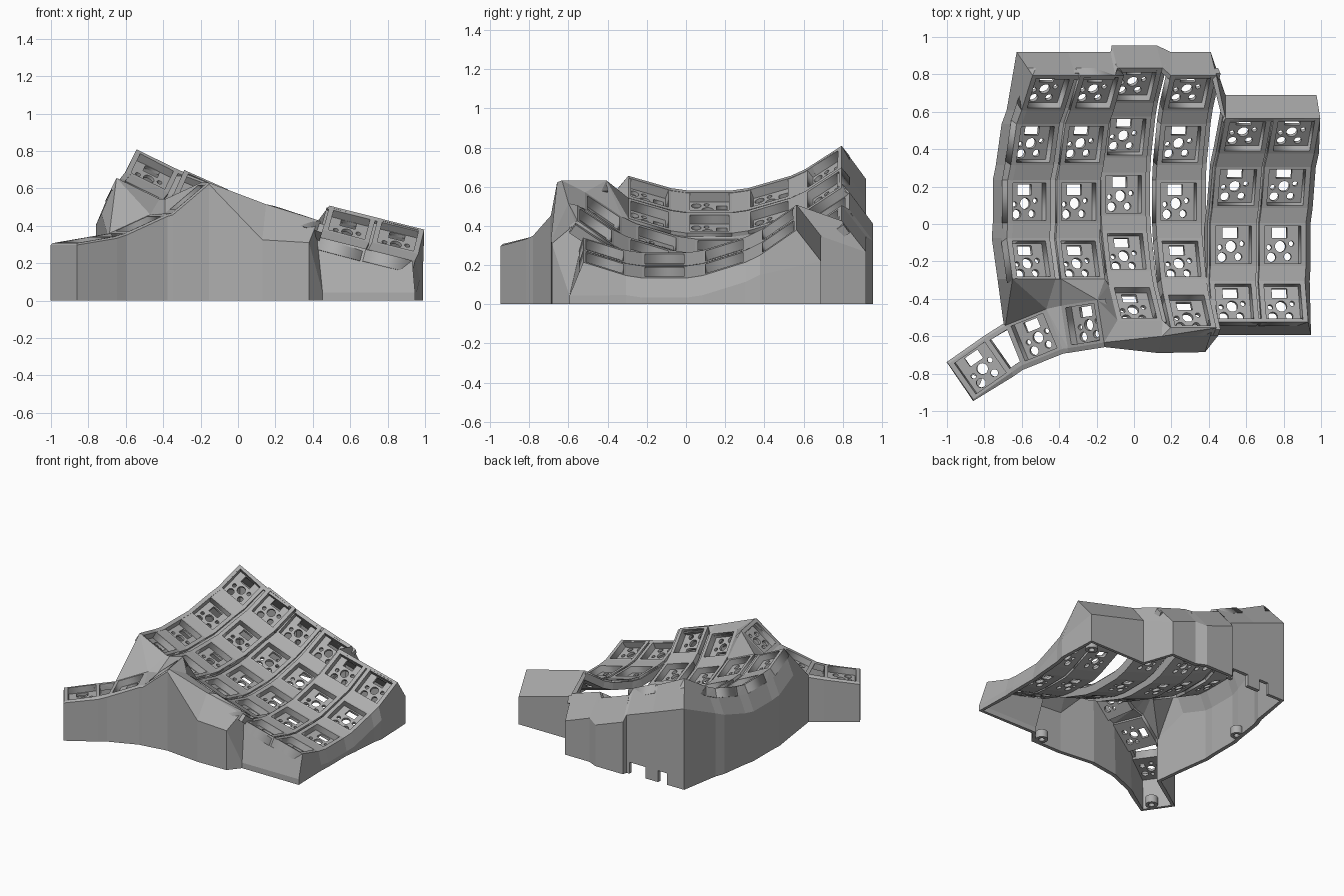
import bpy, bmesh, math
from mathutils import Matrix, Vector

cube = bpy.data.objects.get("Cube")
if cube:
    bpy.data.objects.remove(cube)

grey = bpy.data.materials.new("matte_grey")
grey.use_nodes = True
grey.diffuse_color = (0.42, 0.42, 0.42, 1)
grey.node_tree.nodes["Principled BSDF"].inputs["Base Color"].default_value = grey.diffuse_color

HW, HL, DEPTH, STEP = 0.128, 0.115, 0.07, 0.31   # key half width, half length, thickness, arc step


def add_object(name, mesh, matrix=Matrix()):
    obj = bpy.data.objects.new(name, mesh)
    bpy.context.collection.objects.link(obj)
    obj.matrix_world = matrix
    if not mesh.materials:
        mesh.materials.append(grey)
    return obj


def rect(w, h, x=0, y=0):
    return [(x - w, y - h), (x + w, y - h), (x + w, y + h), (x - w, y + h)]


def circle(r, x=0, y=0, n=20):
    return [(x + r * math.cos(math.tau * i / n), y + r * math.sin(math.tau * i / n)) for i in range(n)]


def plate(name, outlines, top, bottom):
    """Flat plate: first outline is the edge, the others are holes."""
    curve = bpy.data.curves.new(name, "CURVE")
    curve.dimensions, curve.fill_mode = "2D", "BOTH"
    curve.extrude = (top - bottom) / 2
    for outline in outlines:
        s = curve.splines.new("POLY")
        s.points.add(len(outline) - 1)
        s.use_cyclic_u = True
        for p, (x, y) in zip(s.points, outline):
            p.co = (x, y, 0, 1)
    temp = bpy.data.objects.new(name, curve)
    bpy.context.collection.objects.link(temp)
    deps = bpy.context.evaluated_depsgraph_get()
    mesh = bpy.data.meshes.new_from_object(temp.evaluated_get(deps))
    bpy.data.objects.remove(temp)
    mesh.transform(Matrix.Translation((0, 0, (top + bottom) / 2)))
    mesh.materials.clear()
    return mesh


def hull(name, points):
    bm = bmesh.new()
    for p in points:
        bm.verts.new(p)
    bmesh.ops.convex_hull(bm, input=bm.verts)
    bmesh.ops.delete(bm, geom=[v for v in bm.verts if not v.link_faces], context="VERTS")
    mesh = bpy.data.meshes.new(name)
    bm.to_mesh(mesh)
    bm.free()
    return add_object(name, mesh)


def sheet(name, points):
    """Thin panel hanging just below its corner points."""
    drop = Vector((0, 0, -0.03))
    hull(name, points + [p + drop for p in points])


# Shared key parts
frame_mesh = plate("key_frame", [rect(HW, HL), rect(0.1, 0.1)], 0, -DEPTH)
socket_mesh = plate("switch_socket", [
    rect(0.108, 0.105), rect(0.042, 0.027, -0.005, 0.063), circle(0.03, 0, -0.01),
    circle(0.014, -0.062, -0.015), circle(0.014, 0.06, 0.005),
    circle(0.025, -0.05, -0.068), circle(0.02, 0.04, -0.065)], -0.05, -DEPTH)


def add_key(matrix):
    add_object("key_frame", frame_mesh, matrix)
    add_object("switch_socket", socket_mesh, matrix)


def corner(m, u, v, d=0.0):
    return m @ Vector((u * HW, v * HL, -d))


# Finger columns: x, y, z of the lowest point, tilt, lean, rows from front to back
columns = [
    (-0.56, 0.12, 0.525, 26, 0.035, range(-1, 3)),
    (-0.295, 0.12, 0.415, 24, 0.035, range(-1, 3)),
    (-0.055, 0.16, 0.29, 20, 0, range(-2, 3)),
    (0.24, 0.12, 0.225, 18, 0, range(-2, 3)),
    (0.532, -0.11, 0.23, 15, 0.025, range(-1, 3)),
    (0.795, -0.11, 0.165, 14, 0.025, range(-1, 3)),
]
keys = []
for x, y, z, tilt, lean, rows in columns:
    col = {}
    roll = Matrix.Rotation(math.radians(tilt), 4, "Y")
    for r in rows:
        a = r * STEP
        arc = roll @ Vector((0, math.sin(a), 1 - math.cos(a)))
        spot = Vector((x + lean * a, y, z)) + arc
        col[r] = Matrix.Translation(spot) @ roll @ Matrix.Rotation(a, 4, "X")
        add_key(col[r])
    for r in list(rows)[:-1]:
        hull("column_bridge", [corner(m, u, v, d) for m, v in ((col[r], 1), (col[r + 1], -1))
                               for u in (-1, 1) for d in (0, DEPTH)])
    keys.append(col)


def spans(first):
    """Key stretches and bridge stretches along a column."""
    for r in range(first, 3):
        yield (r, -1), (r, 1)
        if r < 2:
            yield (r, 1), (r + 1, -1)


# Recessed webs joining neighbouring columns
for a, b in ((0, 1), (1, 2), (4, 5)):
    for span in spans(-1):
        hull("column_web", [corner(keys[c][row], u, v, d) for c, u in ((a, 1), (b, -1))
                            for row, v in span for d in (0.02, 0.05)])

# Side flanges that narrow the open slits beside the long columns
for col, edge in ((keys[2], 1.22), (keys[3], 1.22), (keys[4], -1.1)):
    for span in spans(min(col)):
        hull("column_flange", [corner(col[row], u, v, d) for u in (math.copysign(1, edge), edge)
                               for row, v in span for d in (0.015, DEPTH)])

# Thumb cluster
thumbs = []
for spot, yaw, tilt in (((-0.822, -0.77, 0.325), 35, -8), ((-0.535, -0.605, 0.41), 22, -23),
                        ((-0.275, -0.535, 0.55), 9, -40)):
    m = (Matrix.Translation(spot) @ Matrix.Rotation(math.radians(yaw), 4, "Z")
         @ Matrix.Rotation(math.radians(tilt), 4, "Y"))
    add_key(m)
    thumbs.append(m)
t1, t2, t3 = thumbs
for a, b, stretches in ((t1, t2, ((-1, -0.8), (0.8, 1))), (t2, t3, ((-1, 1),))):
    for stretch in stretches:
        hull("thumb_bridge", [corner(m, u, v, d) for m, u in ((a, 1), (b, -1))
                              for v in stretch for d in (0, 0.05)])

# Valley panels between thumb cluster and finger columns
k0, k1, k2, k3 = keys[0][-1], keys[1][-1], keys[2][-2], keys[3][-2]
sheet("valley_panel", [corner(k0, -1, -1), corner(k0, 1, -1), corner(t2, 1, 1), corner(t2, -1, 1)])
sheet("valley_panel", [corner(k0, 1, -1), corner(k1, -1, -1), corner(t3, -1, 1), corner(t2, 1, 1)])
sheet("valley_panel", [corner(k1, -1, -1), corner(k1, 1, -1), corner(t3, 1, 1), corner(t3, -1, 1)])
sheet("valley_panel", [corner(k1, 1, -1), corner(k2, -1, 1), corner(t3, 1, 1)])
sheet("valley_panel", [corner(k2, -1, 1), corner(k2, -1, -1), corner(t3, 1, -1), corner(t3, 1, 1)])

# Front ledge between the long columns and the straight front ridge
ridge = Vector((0.15, -0.6, 0.515))
ridge_end = Vector((0.42, -0.565, 0.41))
sheet("front_ledge", [corner(k2, -1, -1), corner(k2, 1, -1), ridge, corner(t3, 1, -1)])
sheet("front_ledge", [corner(k2, 1, -1), corner(k3, -1, -1), ridge])
sheet("front_ledge", [corner(k3, -1, -1), corner(k3, 1, -1), ridge_end, ridge])

# Outer wall: rim point and its outward step, counter-clockwise from the back
loop = []


def rim_point(p, *step):
    loop.append((p, p + Vector(step)))


def rim(m, u, v, *step):
    rim_point(corner(m, u, v), *step)


rim(keys[0][2], -1, 1, -0.085, 0.125, -0.17)
for r in (2, 1, 0, -1):
    for v in (1, -1):
        if (r, v) != (2, 1):
            rim(keys[0][r], -1, v, -0.08, 0, -0.19)
rim(t2, -1, 1, -0.01, 0.01, -0.01)
rim(t1, 1, 1, -0.01, 0.01, -0.01)
rim(t1, -1, 1, -0.01, 0.01, -0.01)
rim(t1, -1, -1, 0, -0.01, -0.01)
for m, u in ((t1, 1), (t2, -1), (t2, 1), (t3, -1), (t3, 1)):
    rim(m, u, -1, 0.005, -0.025, -0.01)
rim_point(ridge, -0.02, -0.09, -0.19)
rim_point(ridge_end, -0.04, -0.12, -0.1)
rim(keys[4][-1], -1, -1, 0.03, -0.07, -0.3)
rim(keys[5][-1], 1, -1, 0.015, -0.07, -0.17)
for r in range(-1, 3):
    for v in (-1, 1):
        if (r, v) not in ((-1, -1), (2, 1)):
            rim(keys[5][r], 1, v, 0.025, 0, -0.1)
rim(keys[5][2], 1, 1, -0.02, 0.125, -0.16)
rim(keys[4][2], -1, 1, 0, 0.125, -0.16)
rim(keys[3][2], 1, 1, -0.03, 0.125, -0.16)
rim(keys[3][2], -1, 1, 0, 0.125, -0.16)
rim(keys[2][2], 1, 1, -0.03, 0.12, -0.16)
rim(keys[2][2], -1, 1, -0.03, 0.12, -0.16)
rim(keys[1][2], 0.6, 1, -0.025, 0.125, -0.16)
rim(keys[0][2], 1, 1, -0.04, 0.125, -0.16)

bm = bmesh.new()
rings = [[bm.verts.new(p) for p in (top, out, (out.x, out.y, 0))] for top, out in loop]
for a, b in zip(rings, rings[1:] + rings[:1]):
    for i in range(2):
        bm.faces.new((a[i + 1], b[i + 1], b[i], a[i]))
mesh = bpy.data.meshes.new("case_wall")
bm.to_mesh(mesh)
bm.free()
wall = add_object("case_wall", mesh)
thick = wall.modifiers.new("thickness", "SOLIDIFY")
thick.thickness, thick.offset = 0.03, -1

# Port notches at the foot of the back wall
for x, w in ((-0.22, 0.07), (-0.44, 0.04)):
    cutter = hull("notch_cutter", [Vector((x + i * w, 0.9 + j * 0.08, k * 0.09))
                                   for i in (-1, 1) for j in (-1, 1) for k in (-1, 1)])
    cutter.hide_render = True
    cutter.hide_viewport = True
    cut = wall.modifiers.new("notch", "BOOLEAN")
    cut.object, cut.operation, cut.solver = cutter, "DIFFERENCE", "EXACT"

# Screw posts
post_mesh = plate("screw_post", [circle(0.045), circle(0.022)], 0.06, 0)
for x, y in ((-0.69, 0.32), (0.34, -0.62), (0.89, 0.59), (-0.86, -0.83)):
    add_object("screw_post", post_mesh, Matrix.Translation((x, y, 0)))
